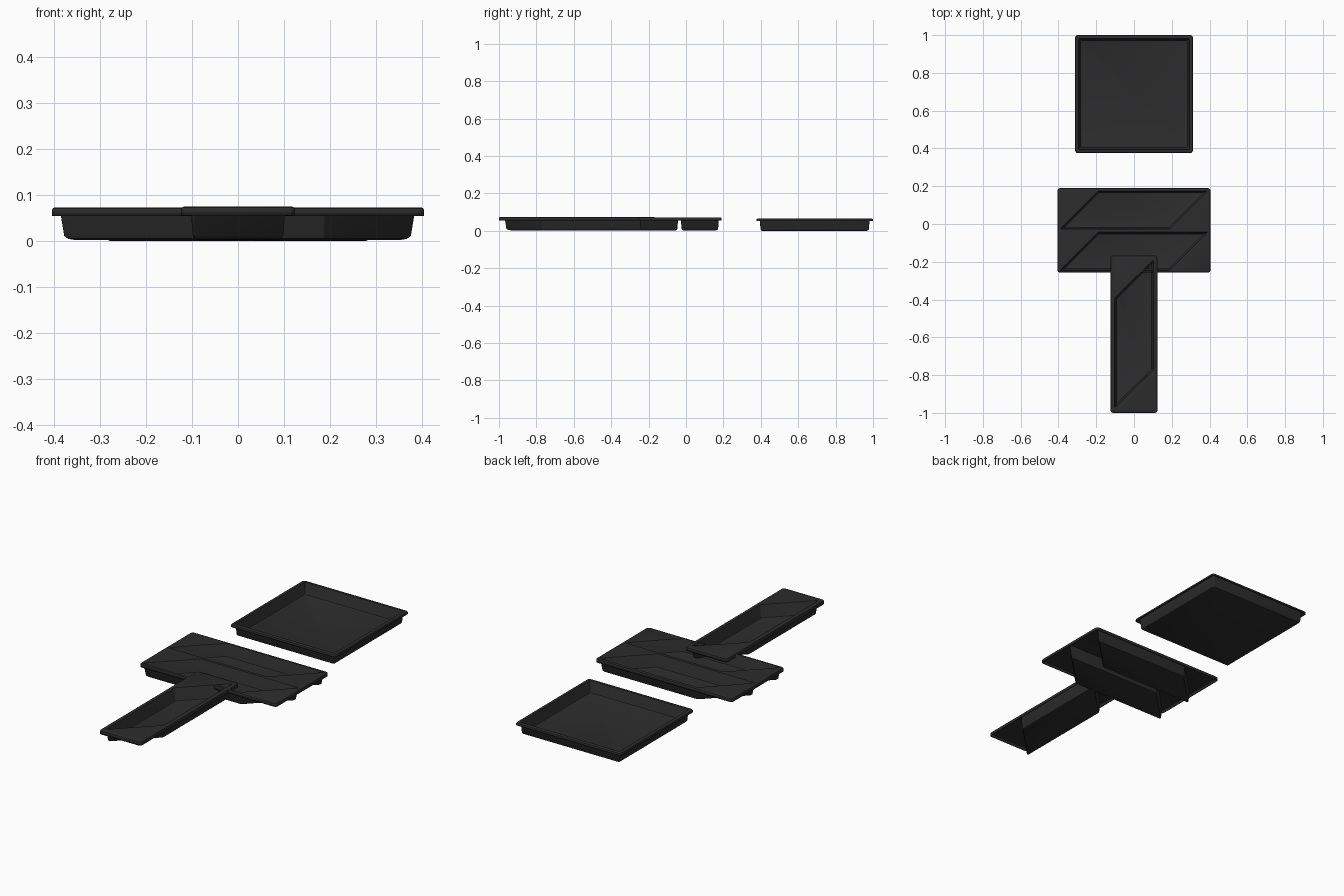
import bpy, bmesh, math
from mathutils import Vector

if "Cube" in bpy.data.objects:
    bpy.data.objects.remove(bpy.data.objects["Cube"])

plastic = bpy.data.materials.new("black plastic")
plastic.diffuse_color = (0.025, 0.025, 0.025, 1)
plastic.use_nodes = True
plastic.node_tree.nodes["Principled BSDF"].inputs["Base Color"].default_value = plastic.diffuse_color


def inset(poly, d):
    """Move every edge of a counter-clockwise polygon inward by d."""
    pts = [Vector(p) for p in poly]
    out = []
    for i, p in enumerate(pts):
        a = (p - pts[i - 1]).normalized()
        b = (pts[(i + 1) % len(pts)] - p).normalized()
        na, nb = Vector((-a.y, a.x)), Vector((-b.y, b.x))
        out.append(p + (na + nb) * d / (1 + na.dot(nb)))
    return out


def rounded(poly, r, steps=4):
    """Replace every corner by an arc-like curve starting r from the corner."""
    out = []
    for i, p in enumerate(poly):
        a = p + (poly[i - 1] - p).normalized() * r
        b = p + (poly[(i + 1) % len(poly)] - p).normalized() * r
        for k in range(steps + 1):
            t = k / steps
            out.append(a * (1 - t) ** 2 + p * 2 * t * (1 - t) + b * t * t)
    return out


def ring(bm, poly, d, z, r):
    return [bm.verts.new((p.x, p.y, z)) for p in rounded(inset(poly, d), r)]


def loft(bm, rings):
    for lo, hi in zip(rings, rings[1:]):
        n = len(lo)
        for i in range(n):
            j = (i + 1) % n
            bm.faces.new((lo[i], lo[j], hi[j], hi[i]))


def tray(name, rect, pits, top, skirt, bottom):
    x0, x1, y0, y1 = rect
    outline = [(x0, y0), (x1, y0), (x1, y1), (x0, y1)]
    t = 0.003
    bm = bmesh.new()
    # skirt and rounded upper edge
    rim = [ring(bm, outline, d, z, 0.016) for d, z in
           ((0, skirt), (0, top - 0.006), (0.002, top - 0.002), (0.006, top))]
    loft(bm, rim)
    loops = [rim[-1]]
    # recessed pits with drafted walls and rounded floor edges
    for pit in pits:
        rings = [ring(bm, pit, d, z, 0.004) for d, z in
                 ((0.014, bottom + t), (0.009, bottom + t + 0.002),
                  (0.006, bottom + t + 0.007), (0.002, top - 0.003), (0, top))]
        bm.faces.new(rings[0])
        loft(bm, rings)
        loops.append(rings[-1])
    # flat top around the pits
    edges = []
    for lp in loops:
        edges += [bm.edges.get((lp[i - 1], lp[i])) for i in range(len(lp))]
    bmesh.ops.triangle_fill(bm, use_beauty=True, use_dissolve=False,
                            edges=edges, normal=(0, 0, 1))
    bmesh.ops.recalc_face_normals(bm, faces=bm.faces)
    bm.faces.ensure_lookup_table()
    flat = max(bm.faces, key=lambda f: f.calc_center_median().z)
    if flat.normal.z < 0:
        bmesh.ops.reverse_faces(bm, faces=bm.faces)
    mesh = bpy.data.meshes.new(name)
    bm.to_mesh(mesh)
    bm.free()
    mesh.materials.append(plastic)
    ob = bpy.data.objects.new(name, mesh)
    bpy.context.collection.objects.link(ob)
    # sheet thickness
    mod = ob.modifiers.new("thickness", 'SOLIDIFY')
    mod.thickness = t
    mod.offset = -1
    bpy.ops.object.select_all(action='DESELECT')
    ob.select_set(True)
    bpy.context.view_layer.objects.active = ob
    bpy.ops.object.shade_smooth_by_angle(angle=math.radians(35))


# square tray
tray("square_tray", (-0.312, 0.312, 0.376, 1.0),
     [[(-0.293, 0.395), (0.293, 0.395), (0.293, 0.981), (-0.293, 0.981)]],
     0.065, 0.052, 0.0)

# wide tray with two slanted slots
slots = [[(-0.392, y), (0.188, y), (0.390, y + 0.202), (-0.190, y + 0.202)]
         for y in (-0.245, -0.027)]
tray("double_slot_tray", (-0.405, 0.405, -0.257, 0.19), slots, 0.0725, 0.054, 0.002)

# long tray with one slanted slot
tray("long_slot_tray", (-0.124, 0.124, -1.0, -0.167),
     [[(-0.102, -0.974), (0.102, -0.772), (0.102, -0.19), (-0.102, -0.392)]],
     0.0745, 0.055, 0.003)
